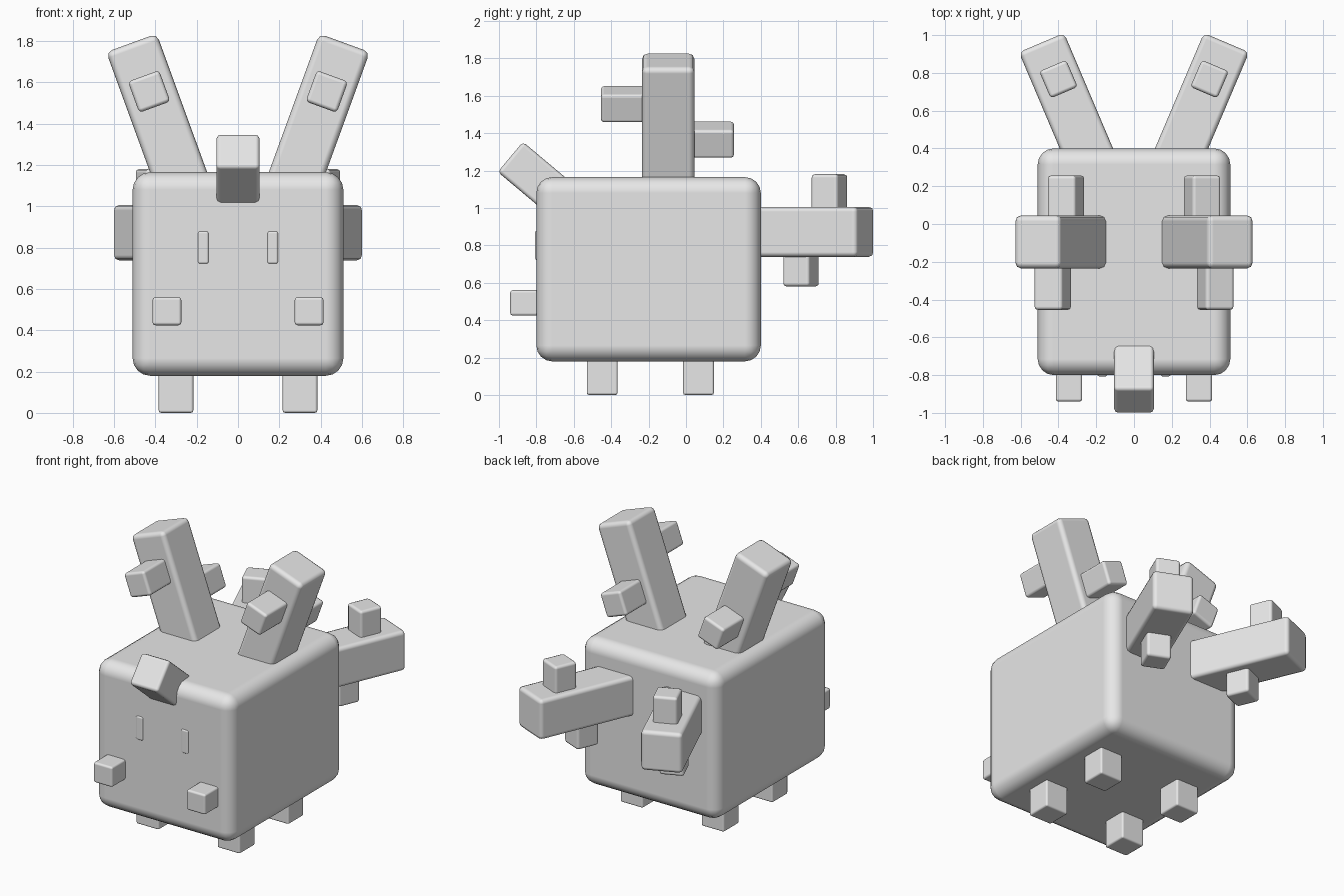
import bpy
from math import radians

if "Cube" in bpy.data.objects:
    bpy.data.objects.remove(bpy.data.objects["Cube"])

grey = bpy.data.materials.new("light grey")
grey.diffuse_color = (0.8, 0.8, 0.8, 1)
grey.use_nodes = True
grey.node_tree.nodes["Principled BSDF"].inputs["Base Color"].default_value = grey.diffuse_color


def block(name, centre, size, bevel, rot=(0, 0, 0), segments=2):
    """Box with softened edges; rot in degrees."""
    bpy.ops.mesh.primitive_cube_add(size=1, location=centre,
                                    rotation=[radians(a) for a in rot])
    ob = bpy.context.object
    ob.name = name
    ob.scale = size
    bpy.ops.object.transform_apply(location=False, rotation=False, scale=True)
    ob.data.materials.append(grey)
    for poly in ob.data.polygons:
        poly.use_smooth = True
    mod = ob.modifiers.new("soft edges", 'BEVEL')
    mod.width = bevel
    mod.segments = segments
    mod.harden_normals = True
    return ob


# Body
block("body", (0, -0.2, 0.672), (1.02, 1.2, 0.985), 0.085, segments=4)

# Horn on the upper front edge
block("horn", (0, -0.782, 1.141), (0.21, 0.41, 0.21), 0.02, (-40, 0, 0))

for side, s in (("right", 1), ("left", -1)):
    # Feet
    for pos, y in (("front", -0.448), ("back", 0.067)):
        block(f"{side}_{pos}_foot", (s * 0.3, y, 0.12), (0.168, 0.165, 0.24), 0.012)

    # Face: eye and cheek stub
    block(f"{side}_eye", (s * 0.168, -0.785, 0.8), (0.054, 0.045, 0.16), 0.012)
    block(f"{side}_cheek", (s * 0.344, -0.84, 0.492), (0.14, 0.2, 0.136), 0.014)

    # Antler on top, leaning outward, with a front and a back stub
    tilt = (0, s * 20, 0)
    block(f"{side}_antler", (s * 0.37, -0.095, 1.391), (0.26, 0.28, 0.85), 0.03, tilt)
    block(f"{side}_antler_front_stub", (s * 0.43, -0.325, 1.555),
          (0.16, 0.26, 0.16), 0.018, tilt)
    block(f"{side}_antler_back_stub", (s * 0.36, 0.127, 1.365),
          (0.16, 0.26, 0.16), 0.018, tilt)

    # Tail at the back, spreading outward, with an upper and a lower stub
    turn = (0, 0, -s * 23)
    block(f"{side}_tail", (s * 0.353, 0.638, 0.872), (0.26, 0.7, 0.268), 0.026, turn)
    block(f"{side}_tail_upper_stub", (s * 0.4, 0.767, 1.07),
          (0.155, 0.155, 0.22), 0.018, turn)
    block(f"{side}_tail_lower_stub", (s * 0.343, 0.615, 0.69),
          (0.155, 0.155, 0.22), 0.018, turn)
